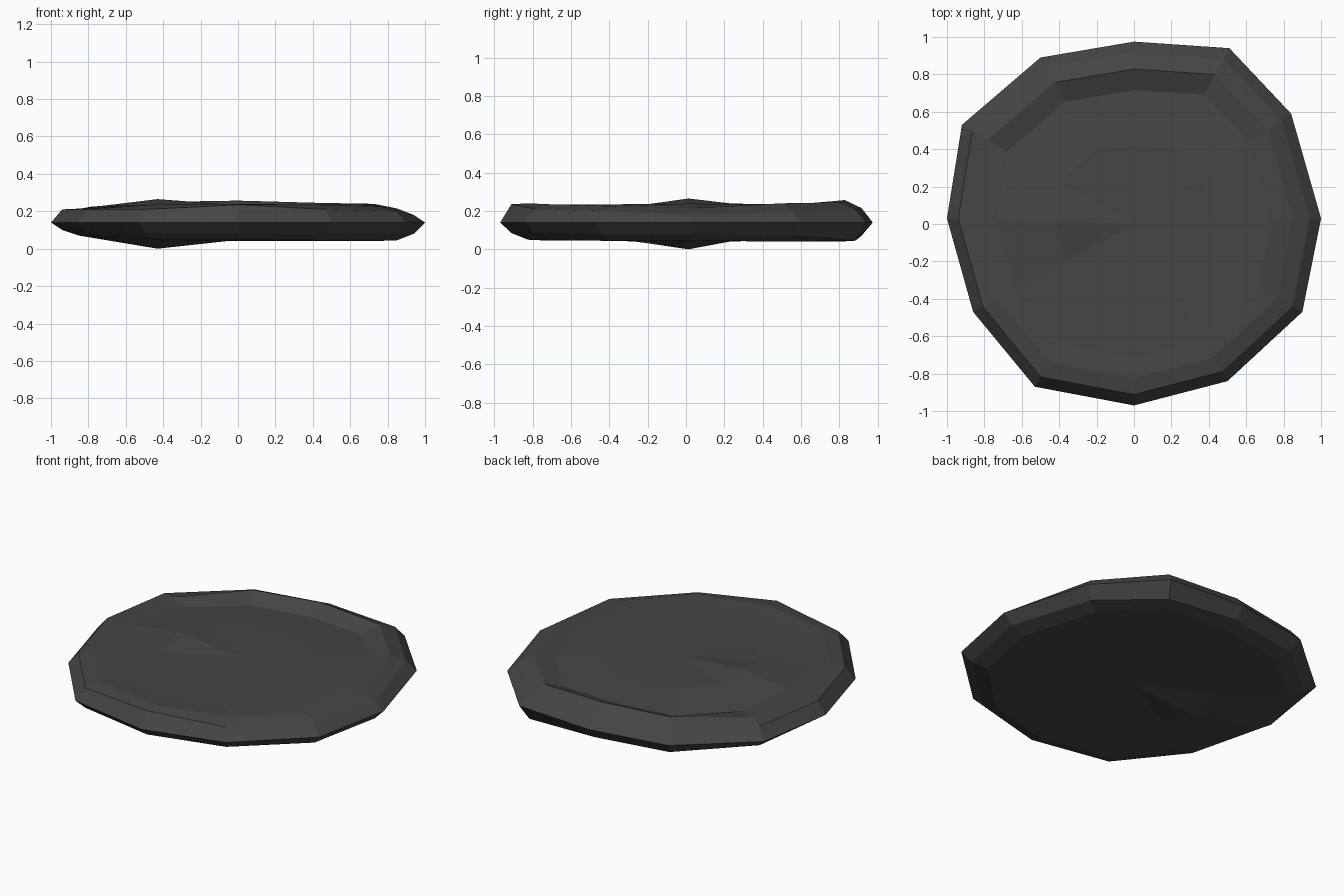
import bpy, bmesh

if "Cube" in bpy.data.objects:
    bpy.data.objects.remove(bpy.data.objects["Cube"])

# Twelve-sided outline at the widest point, counter-clockwise from the right
outline = [(1, .03), (.84, .59), (.51, .94), (0, .975), (-.5, .89), (-.92, .53),
           (-1, .03), (-.86, -.47), (-.53, -.87), (0, -.97), (.5, -.84), (.9, -.47)]
MID = .14

# Rings from rim to centre: (scale, height at each outline corner)
top = [
    (.94, [.18, .20, .21, .215, .21, .21, .21, .21, .21, .235, .21, .20]),
    (.85, [.215, .24, .245, .257, .25, .225, .21, .22, .235, .24, .235, .225]),
    (.735, [.238, .235, .205, .21, .205, .215, .228, .23, .23, .23, .23, .235]),
    (.43, [.228, .228, .225, .225, .235, .24, .265, .235, .23, .23, .23, .228]),
]
bottom = [
    (.94, [.08, .07, .045, .07, .07, .09, .10, .09, .085, .085, .085, .08]),
    (.85, [.045, .04, .04, .04, .045, .06, .07, .06, .05, .05, .045, .045]),
    (.43, [.045, .045, .045, .045, .045, .04, 0, .04, .045, .045, .045, .045]),
]

bm = bmesh.new()


def ring(scale, heights):
    return [bm.verts.new((x * scale, y * scale, z)) for (x, y), z in zip(outline, heights)]


def skin(rim, rings, centre_z, flip):
    """Bridge successive rings and close them with a fan at the centre."""
    prev = rim
    n = len(rim)
    add = lambda vs: bm.faces.new(vs[::-1] if flip else vs)
    for scale, heights in rings:
        cur = ring(scale, heights)
        for i in range(n):
            j = (i + 1) % n
            add([prev[i], prev[j], cur[j], cur[i]])
        prev = cur
    c = bm.verts.new((0, 0, centre_z))
    for i in range(n):
        add([prev[i], prev[(i + 1) % n], c])


# Stone slab: shared rim, dished top and gently bulging underside
rim = ring(1, [MID] * len(outline))
skin(rim, top, .232, False)
skin(rim, bottom, .047, True)

mesh = bpy.data.meshes.new("flat_stone")
bm.to_mesh(mesh)
bm.free()
stone = bpy.data.objects.new("flat_stone", mesh)
bpy.context.collection.objects.link(stone)

# Dark stone colour
mat = bpy.data.materials.new("dark_stone")
mat.diffuse_color = (.06, .06, .06, 1)
mat.use_nodes = True
mat.node_tree.nodes["Principled BSDF"].inputs["Base Color"].default_value = mat.diffuse_color
mesh.materials.append(mat)
